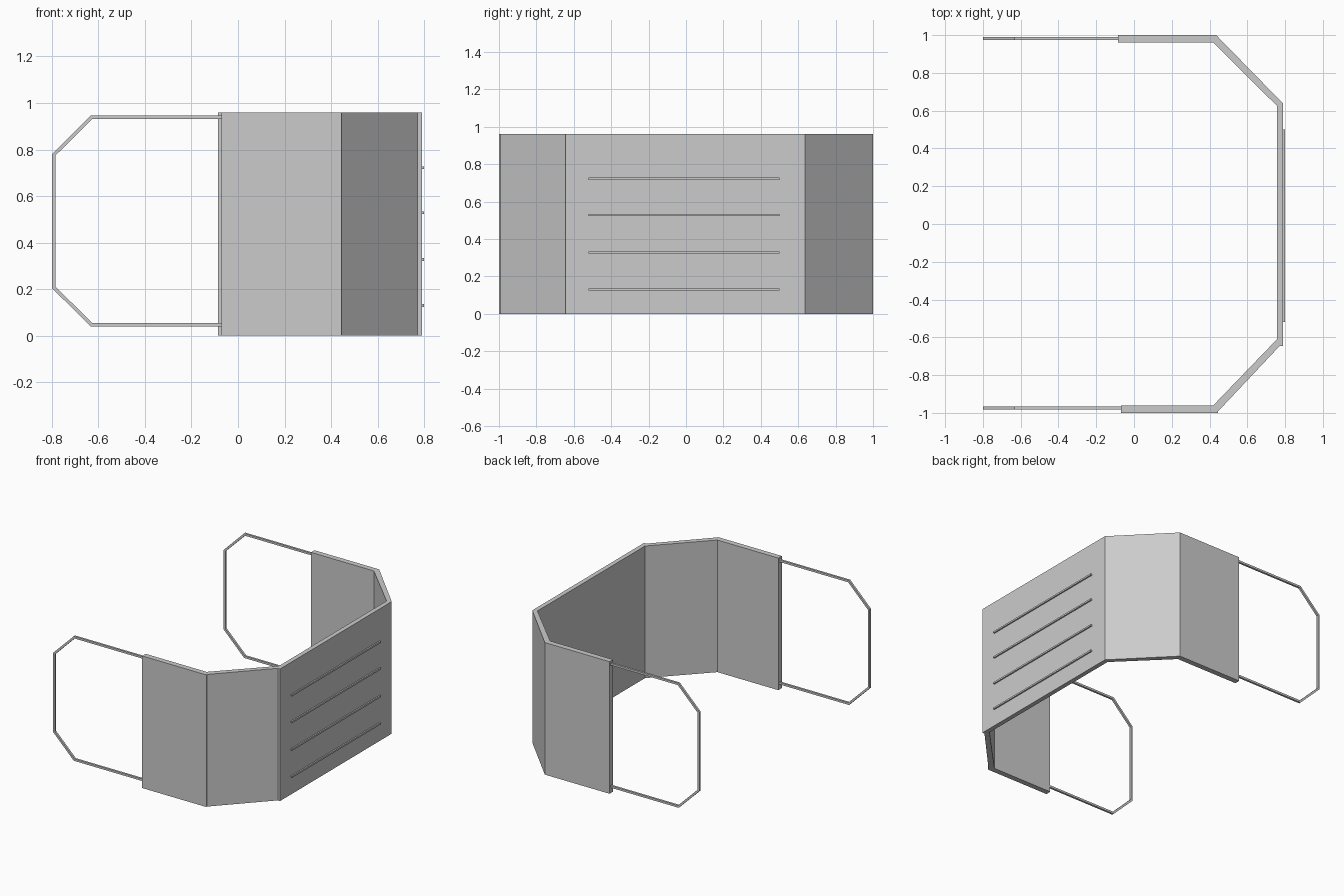
import bpy, bmesh
from mathutils import Vector

if "Cube" in bpy.data.objects:
    bpy.data.objects.remove(bpy.data.objects["Cube"])

HEIGHT = 0.96


def make_object(name, bm):
    bmesh.ops.recalc_face_normals(bm, faces=bm.faces)
    mesh = bpy.data.meshes.new(name)
    bm.to_mesh(mesh)
    bm.free()
    obj = bpy.data.objects.new(name, mesh)
    bpy.context.collection.objects.link(obj)
    return obj


def panel(name, footprint):
    """Upright board extruded from a footprint in plan."""
    bm = bmesh.new()
    face = bm.faces.new([bm.verts.new((x, y, 0)) for x, y in footprint])
    ext = bmesh.ops.extrude_face_region(bm, geom=[face])
    top = [g for g in ext["geom"] if isinstance(g, bmesh.types.BMVert)]
    bmesh.ops.translate(bm, verts=top, vec=(0, 0, HEIGHT))
    return make_object(name, bm)


def box(name, lo, hi):
    bm = bmesh.new()
    bmesh.ops.create_cube(bm, size=1)
    lo, hi = Vector(lo), Vector(hi)
    bmesh.ops.scale(bm, verts=bm.verts, vec=hi - lo)
    bmesh.ops.translate(bm, verts=bm.verts, vec=(lo + hi) / 2)
    return make_object(name, bm)


def bent_bar(name, path, y, width):
    """Square bar swept along an x-z path with mitred corners."""
    pts = [Vector(p) for p in path]
    bm = bmesh.new()
    rings = []
    for i, p in enumerate(pts):
        d0 = (p - pts[i - 1]).normalized() if i else (pts[1] - p).normalized()
        d1 = (pts[i + 1] - p).normalized() if i < len(pts) - 1 else d0
        n0, n1 = Vector((-d0.y, d0.x)), Vector((-d1.y, d1.x))
        m = (n0 + n1).normalized()
        m *= width / 2 / m.dot(n0)
        h = width / 2
        rings.append([bm.verts.new((p.x + s * m.x, y + t * h, p.y + s * m.y))
                      for s, t in ((1, 1), (1, -1), (-1, -1), (-1, 1))])
    for a, b in zip(rings, rings[1:]):
        for k in range(4):
            bm.faces.new((a[k], a[k - 1], b[k - 1], b[k]))
    bm.faces.new(rings[0])
    bm.faces.new(rings[-1])
    return make_object(name, bm)


# Upright panels
panel("left_side_panel", [(-0.085, 0.96), (0.42, 0.96), (0.435, 1.0), (-0.085, 1.0)])
panel("left_angled_panel", [(0.42, 0.96), (0.757, 0.625), (0.79, 0.637), (0.435, 1.0)])
panel("end_panel", [(0.757, -0.645), (0.79, -0.645), (0.79, 0.637), (0.757, 0.625)])
panel("right_angled_panel", [(0.42, -0.96), (0.445, -0.992), (0.772, -0.645), (0.757, -0.61)])
panel("right_side_panel", [(-0.07, -1.0), (0.445, -1.0), (0.445, -0.985), (0.42, -0.96), (-0.07, -0.96)])

# Slats on the outside of the end panel
for i, z in enumerate((0.13, 0.327, 0.528, 0.722)):
    box(f"end_slat_{i + 1}", (0.785, -0.52, z - 0.006), (0.8, 0.5, z + 0.006))

# Open bar frames continuing each side
FRAME = [(-0.06, 0.938), (-0.63, 0.938), (-0.792, 0.777),
         (-0.792, 0.208), (-0.63, 0.048), (-0.06, 0.048)]
for side, y in (("left", 0.982), ("right", -0.974)):
    bent_bar(f"{side}_bar_frame", FRAME, y, 0.015)
